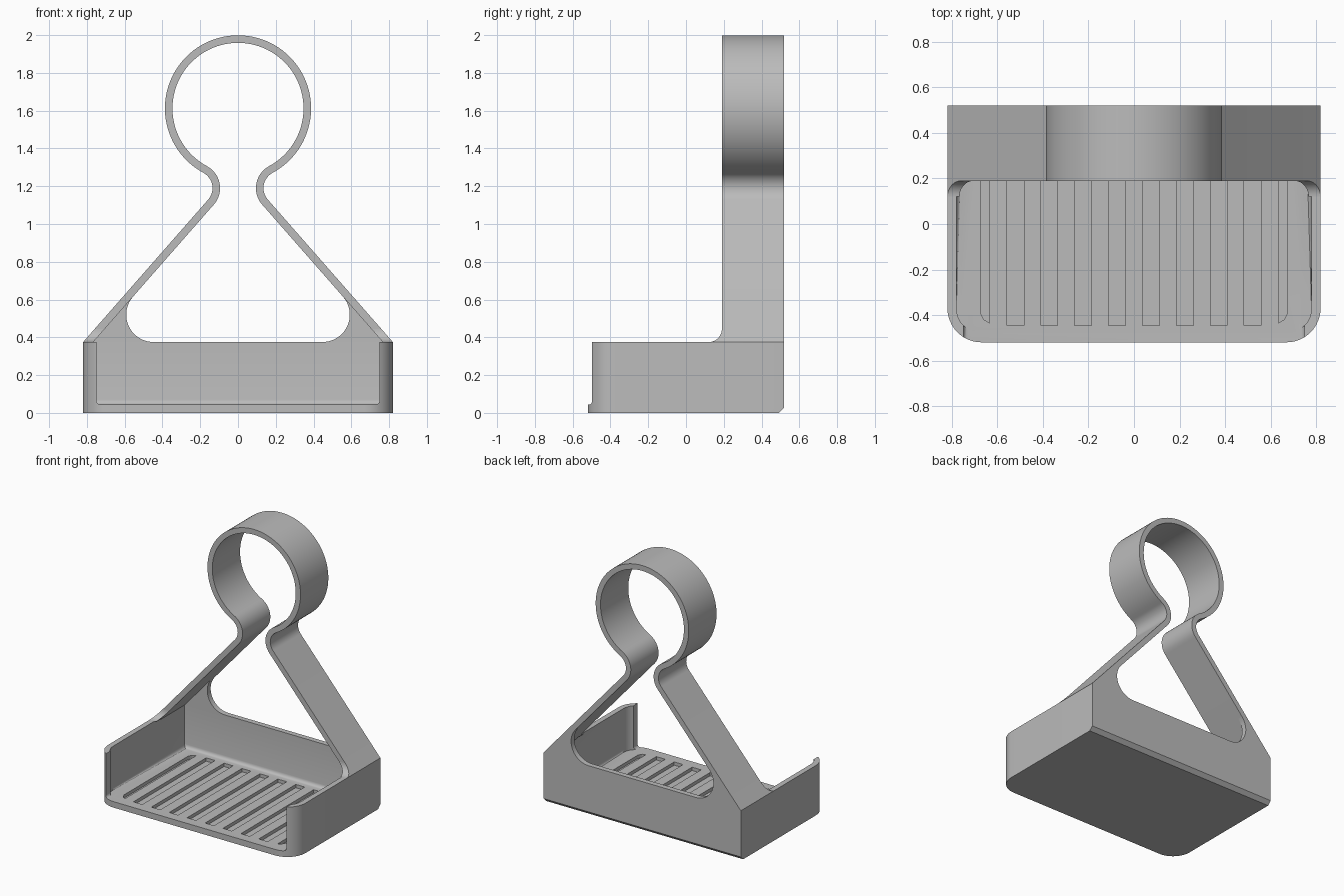
import bpy, bmesh
from math import sin, cos, atan2, asin, hypot, pi, tan, degrees
from mathutils import Vector

cube = bpy.data.objects.get("Cube")
if cube:
    bpy.data.objects.remove(cube, do_unlink=True)

grey = bpy.data.materials.new("plain grey")
grey.use_nodes = True
COLOUR = (0.5, 0.5, 0.5, 1)
grey.diffuse_color = COLOUR
grey.node_tree.nodes["Principled BSDF"].inputs["Base Color"].default_value = COLOUR

HALF_W, HALF_D, WALL_TOP = 0.82, 0.52, 0.375
THICK, FLOOR, BAND_Y = 0.04, 0.045, 0.19


def arc(cx, cy, r, a0, a1, n):
    return [(cx + r * cos(a0 + (a1 - a0) * i / n), cy + r * sin(a0 + (a1 - a0) * i / n))
            for i in range(n + 1)]


def mirror(points):
    return [(-x, y) for x, y in reversed(points)]


def add_prism(bm, outline, lo, hi, axis):
    """Extrude an outline along z (outline in xy) or along y (outline in xz)."""
    place = (lambda p, h: (p[0], p[1], h)) if axis == "z" else (lambda p, h: (p[0], h, p[1]))
    a = [bm.verts.new(place(p, lo)) for p in outline]
    b = [bm.verts.new(place(p, hi)) for p in outline]
    bm.faces.new(a)
    bm.faces.new(b[::-1])
    n = len(a)
    for i in range(n):
        bm.faces.new((a[i], b[i], b[(i + 1) % n], a[(i + 1) % n]))


def bevel_edges(bm, rule, width, segments):
    edges = [e for e in bm.edges if rule(*[v.co for v in e.verts])]
    bmesh.ops.bevel(bm, geom=edges, offset=width, segments=segments, profile=0.5, affect="EDGES")


def finish(bm, name):
    bmesh.ops.recalc_face_normals(bm, faces=bm.faces[:])
    mesh = bpy.data.meshes.new(name)
    bm.to_mesh(mesh)
    bm.free()
    mesh.materials.append(grey)
    ob = bpy.data.objects.new(name, mesh)
    bpy.context.collection.objects.link(ob)
    return ob


def cut(target, cutter):
    cutter.hide_render = True
    mod = target.modifiers.new("cut", "BOOLEAN")
    mod.operation, mod.solver, mod.object = "DIFFERENCE", "EXACT", cutter
    bpy.context.view_layer.objects.active = target
    bpy.ops.object.modifier_apply(modifier=mod.name)
    bpy.data.objects.remove(cutter, do_unlink=True)


def tray_outline(inset, radius):
    w, d = HALF_W - inset, HALF_D - inset
    right = arc(w - radius, radius - d, radius, -pi / 2, 0, 12) + [(w, d)]
    return right + mirror(right)


# Tray body with a chamfer along the lower back edge
bm = bmesh.new()
add_prism(bm, tray_outline(0, 0.15), 0, WALL_TOP, "z")
bevel_edges(bm, lambda a, b: max(a.z, b.z) < 0.01 and min(a.y, b.y) > 0.5, 0.028, 1)
tray = finish(bm, "tray")

# Hollow of the tray, with a soft join to the floor
bm = bmesh.new()
add_prism(bm, tray_outline(THICK, 0.11), FLOOR, 0.6, "z")
bevel_edges(bm, lambda a, b: max(a.z, b.z) < 0.1, 0.025, 4)
cut(tray, finish(bm, "hollow_cutter"))

# Open front
bm = bmesh.new()
add_prism(bm, [(-0.75, FLOOR), (0.75, FLOOR), (0.75, 0.6), (-0.75, 0.6)], -0.7, -0.3, "y")
bevel_edges(bm, lambda a, b: max(a.z, b.z) < 0.1 and abs(a.x - b.x) < 0.01, 0.02, 4)
cut(tray, finish(bm, "front_cutter"))

# Drain grooves, the outermost pair narrow with clipped corners
bm = bmesh.new()
for i in range(8):
    x = (i - 3.5) * 0.149
    add_prism(bm, [(x - 0.037, -0.445), (x + 0.037, -0.445), (x + 0.037, 0.42), (x - 0.037, 0.42)],
              0.02, 0.1, "z")
end = [(0.635, -0.435), (0.66, -0.42), (0.675, -0.39), (0.675, 0.37), (0.66, 0.4), (0.635, 0.415)]
for outline in (end, mirror(end)):
    add_prism(bm, outline, 0.02, 0.1, "z")
cut(tray, finish(bm, "groove_cutter"))

# Hanger band: sloping straps, neck bends and a ring in one closed profile
RING_Z, RING_R = 1.612, 0.367
NECK_X, NECK_Z, NECK_R = 0.227, 1.19, 0.112
foot_x = HALF_W - 0.027
dx, dz = NECK_X - foot_x, NECK_Z - WALL_TOP
slope = atan2(dz, dx) + asin(NECK_R / hypot(dx, dz))
join = atan2(RING_Z - NECK_Z, -NECK_X)
run = -1 / tan(slope)                      # strap rise per unit of x


def band_side(offset, foot):
    half = [foot]
    half += arc(NECK_X, NECK_Z, NECK_R - offset, slope + pi / 2, join, 16)
    half += arc(0, RING_Z, RING_R + offset, join - pi, pi / 2, 40)[1:]
    return half + mirror(half)[1:]


strap_w = THICK / sin(slope)
inner_foot = (HALF_W - THICK, WALL_TOP - (strap_w - THICK) * -tan(slope) * -1 * -1)
inner_foot = (HALF_W - THICK, WALL_TOP + (strap_w - THICK) * tan(slope))
bm = bmesh.new()
add_prism(bm, band_side(-THICK / 2, inner_foot) + band_side(THICK / 2, (HALF_W, WALL_TOP))[::-1],
          BAND_Y, HALF_D, "y")
band = finish(bm, "hanger_band")


def strap_x(z):
    """Outer face of the right strap at a height."""
    return HALF_W + (z - WALL_TOP) / tan(slope)


# Back gussets between the straps and the rear wall
R = 0.145
gx = strap_x(WALL_TOP + R) - strap_w - R / sin(slope)
curve = arc(gx, WALL_TOP + R, R, -pi / 2, slope - pi / 2, 20)
gusset = curve + [inner_foot, (HALF_W - THICK, 0.34), (gx, 0.34)]
bm = bmesh.new()
for outline in (gusset, mirror(gusset)):
    add_prism(bm, outline, HALF_D - THICK, HALF_D, "y")
gussets = finish(bm, "back_gussets")

# Concave fillets where the strap fronts meet the side walls
bm = bmesh.new()
F = 0.07
side = arc(BAND_Y - F, WALL_TOP + F, F, -pi / 2, 0, 10) + [(BAND_Y, WALL_TOP)]
for s in (1, -1):
    outer = [bm.verts.new((s * strap_x(z), y, z)) for y, z in side]
    inner = [bm.verts.new((s * (strap_x(z) - strap_w), y, z)) for y, z in side]
    bm.faces.new(outer)
    bm.faces.new(inner[::-1])
    for i in range(len(side)):
        j = (i + 1) % len(side)
        bm.faces.new((outer[i], inner[i], inner[j], outer[j]))
fillets = finish(bm, "strap_fillets")

# Smooth curves, crisp corners
bpy.ops.object.select_all(action="DESELECT")
for ob in (tray, band, gussets, fillets):
    ob.select_set(True)
bpy.context.view_layer.objects.active = tray
bpy.ops.object.shade_smooth_by_angle(angle=pi / 6)
